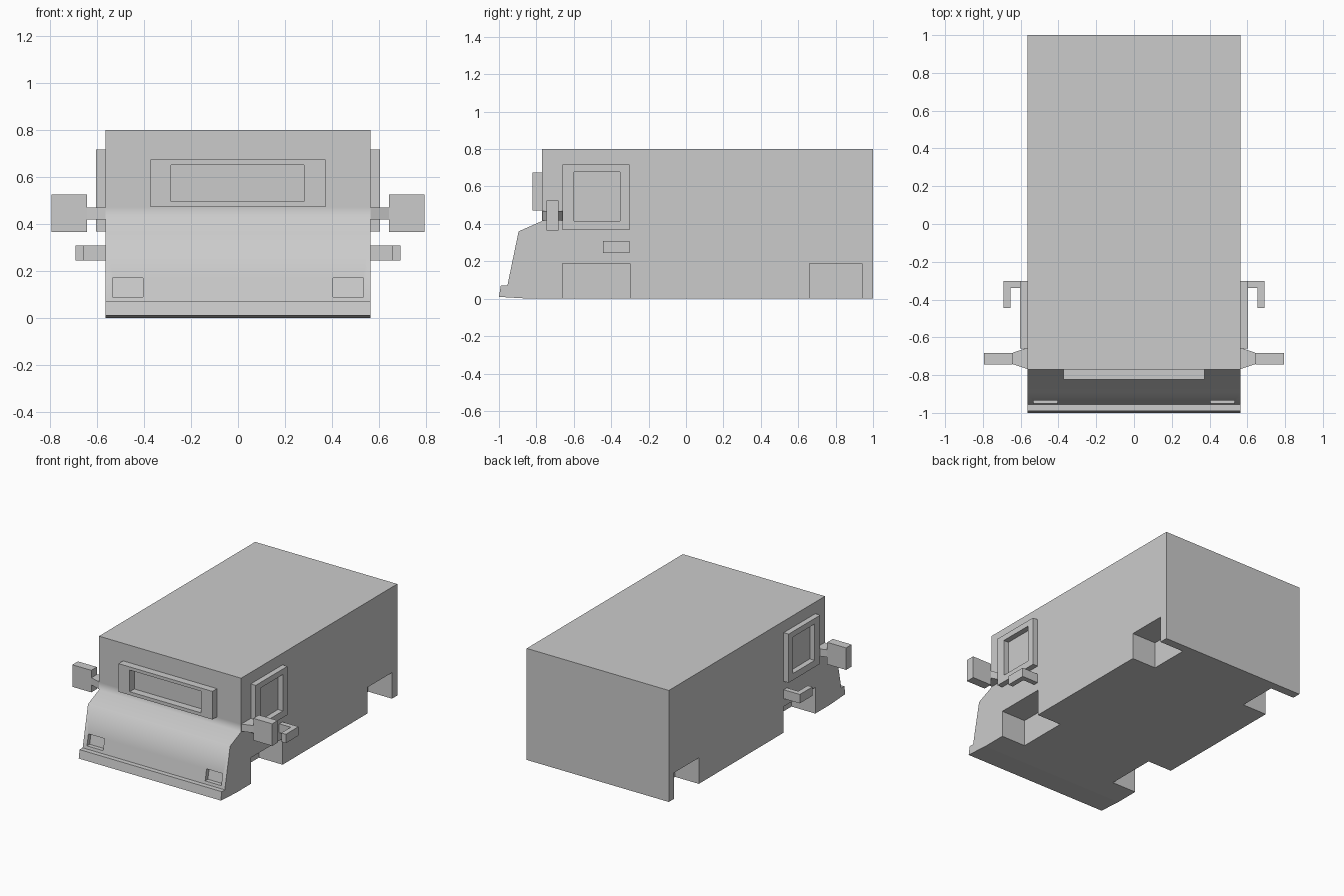
import bpy, bmesh
from mathutils import Vector

if "Cube" in bpy.data.objects:
    bpy.data.objects.remove(bpy.data.objects["Cube"])


def make(name, verts, faces):
    mesh = bpy.data.meshes.new(name)
    bm = bmesh.new()
    vs = [bm.verts.new(v) for v in verts]
    for f in faces:
        bm.faces.new([vs[i] for i in f])
    bmesh.ops.recalc_face_normals(bm, faces=bm.faces)
    bm.to_mesh(mesh)
    bm.free()
    ob = bpy.data.objects.new(name, mesh)
    bpy.context.collection.objects.link(ob)
    return ob


def prism(name, profile, to3d, lo, hi):
    """Extrude a closed 2D profile between lo and hi."""
    n = len(profile)
    verts = [to3d(a, b, d) for d in (lo, hi) for a, b in profile]
    faces = [tuple(range(n)), tuple(range(n, 2 * n))]
    faces += [(i, (i + 1) % n, (i + 1) % n + n, i + n) for i in range(n)]
    return make(name, verts, faces)


def frame(name, outer, inner, to3d, lo, hi):
    """Rectangular ring; rectangles are (a0, a1, b0, b1)."""
    verts = []
    for d in (lo, hi):
        for a0, a1, b0, b1 in (outer, inner):
            verts += [to3d(*p, d) for p in ((a0, b0), (a1, b0), (a1, b1), (a0, b1))]
    faces = []
    for i in range(4):
        j = (i + 1) % 4
        faces += [(i, j, j + 4, i + 4), (i + 8, j + 8, j + 12, i + 12),
                  (i, j, j + 8, i + 8), (i + 4, j + 4, j + 12, i + 12)]
    return make(name, verts, faces)


def rect(a0, a1, b0, b1):
    return [(a0, b0), (a1, b0), (a1, b1), (a0, b1)]


def mirror(ob):
    ob.modifiers.new("mirror", 'MIRROR')
    return ob


along_x = lambda a, b, d: (d, a, b)   # profile in yz
along_y = lambda a, b, d: (a, d, b)   # profile in xz
along_z = lambda a, b, d: (a, b, d)   # profile in xy

W = 0.564

# Body from its side profile
side = [(-1, 0.01), (-0.99, 0.07), (-0.955, 0.07), (-0.895, 0.36), (-0.77, 0.415),
        (-0.77, 0.47), (-0.77, 0.8), (1, 0.8), (1, 0), (-0.83, 0)]
body = prism("van_body", side, along_x, -W, W)
for p in body.data.polygons:
    c = p.center
    if abs(c.x) < 0.1 and c.y < -0.75 and c.z > 0.1:
        p.use_smooth = True

# Wheel wells and headlight recesses cut from the body
cutters = []
for s in (-1, 1):
    lo, hi = sorted((s * 0.375, s * 0.7))
    for y0, y1 in ((-0.66, -0.30), (0.66, 0.94)):
        cutters.append(prism("wheel_well_cutter", rect(y0, y1, -0.1, 0.187), along_x, lo, hi))
    lo, hi = sorted((s * 0.405, s * 0.533))
    light = [(-1.05, 0.09), (-0.92, 0.09), (-0.9035, 0.17), (-1.05, 0.17)]
    cutters.append(prism("headlight_cutter", light, along_x, lo, hi))

bpy.context.view_layer.objects.active = body
for c in cutters:
    c.hide_render = True
    m = body.modifiers.new("cut", 'BOOLEAN')
    m.operation = 'DIFFERENCE'
    m.solver = 'EXACT'
    m.object = c
    bpy.ops.object.modifier_apply(modifier=m.name)
for c in cutters:
    bpy.data.objects.remove(c)

# Windshield frame
frame("windshield_frame", (-0.373, 0.373, 0.472, 0.674), (-0.284, 0.281, 0.496, 0.651),
      along_y, -0.822, -0.77)

# Side window frames
mirror(frame("side_window_frame", (-0.66, -0.302, 0.368, 0.717), (-0.598, -0.352, 0.416, 0.677),
             along_x, W, 0.603))

# L-shaped door handles
handle = [(W, -0.302), (0.692, -0.302), (0.692, -0.445), (0.655, -0.445), (0.655, -0.338), (W, -0.338)]
mirror(prism("door_handle", handle, along_z, 0.244, 0.308))

# Wing mirrors with tapered arms
arm = [(W, -0.655), (0.643, -0.682), (0.643, -0.742), (W, -0.768)]
mirror(prism("mirror_arm", arm, along_z, 0.418, 0.47))
mirror(prism("wing_mirror", rect(0.643, 0.793, -0.745, -0.682), along_z, 0.366, 0.524))
